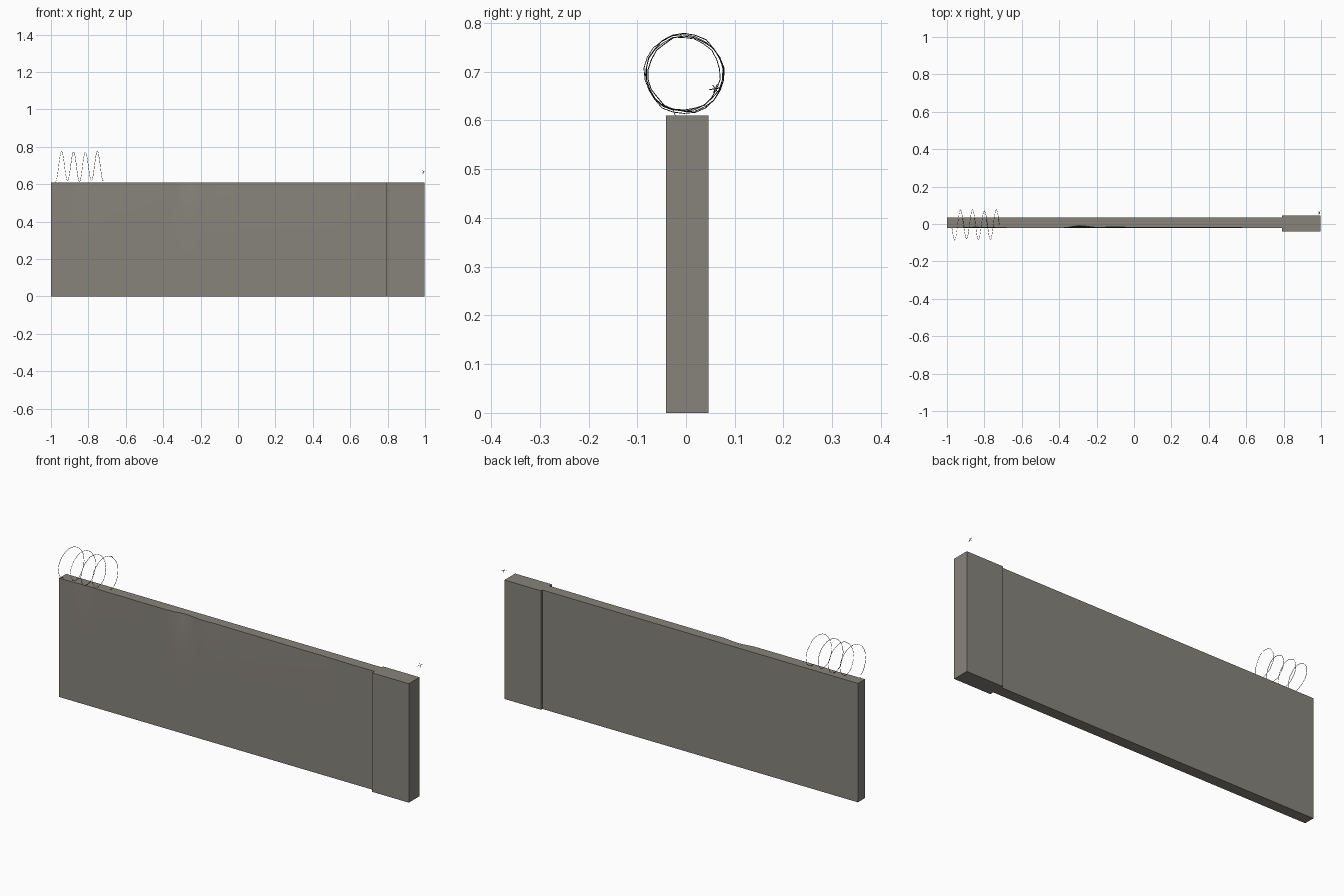
import bpy, bmesh, math, random
from mathutils import Vector

if "Cube" in bpy.data.objects:
    bpy.data.objects.remove(bpy.data.objects["Cube"])
random.seed(4)


def material(name, rgb):
    m = bpy.data.materials.new(name)
    m.diffuse_color = (*rgb, 1)
    m.use_nodes = True
    m.node_tree.nodes["Principled BSDF"].inputs["Base Color"].default_value = m.diffuse_color
    return m


concrete = material("concrete grey", (0.245, 0.23, 0.2))
steel = material("dark wire", (0.05, 0.05, 0.05))

TOP = 0.61


def add_mesh(name, bm, mat):
    me = bpy.data.meshes.new(name)
    bm.to_mesh(me)
    bm.free()
    ob = bpy.data.objects.new(name, me)
    bpy.context.collection.objects.link(ob)
    me.materials.append(mat)
    return ob


def box(name, lo, hi, mat, cuts_x=(), cuts_z=()):
    """Box with extra edge loops at the given x and z positions."""
    bm = bmesh.new()
    bmesh.ops.create_cube(bm, size=1)
    for v in bm.verts:
        v.co = Vector([lo[i] + (v.co[i] + 0.5) * (hi[i] - lo[i]) for i in range(3)])
    for axis, cuts in (((1, 0, 0), cuts_x), ((0, 0, 1), cuts_z)):
        for c in cuts:
            bmesh.ops.bisect_plane(bm, geom=bm.verts[:] + bm.edges[:] + bm.faces[:],
                                   plane_co=Vector(axis) * c, plane_no=axis)
    return add_mesh(name, bm, mat)


# Wall panel with a worn, dented front upper edge
WEAR = [(-1, 0), (-0.93, 0), (-0.85, 0.004), (-0.75, 0.001), (-0.38, 0.0005),
        (-0.29, 0.012), (-0.19, 0.002), (-0.12, 0.005), (0, 0.003),
        (0.53, 0.002), (0.62, 0), (0.8, 0)]


def wear(x):
    for (x0, d0), (x1, d1) in zip(WEAR, WEAR[1:]):
        if x <= x1:
            t = max(0, (x - x0) / (x1 - x0))
            t = t * t * (3 - 2 * t)
            return d0 + (d1 - d0) * t
    return 0


wall = box("wall_panel", (-1, -0.021, 0), (0.79, 0.035, TOP), concrete,
           [-0.98 + 0.03 * i for i in range(59)],
           [0.17, 0.34, 0.42, 0.48, 0.53, 0.57])
for v in wall.data.vertices:
    if v.co.y < 0 and v.co.z > 0.34:
        v.co.y += wear(v.co.x) * ((v.co.z - 0.34) / (TOP - 0.34)) ** 2

# End post, thicker than the panel
post = box("end_post", (0.79, -0.041, 0), (0.998, 0.046, TOP), concrete, (), (0.17, 0.34))

for ob in (wall, post):
    bpy.ops.object.select_all(action='DESELECT')
    ob.select_set(True)
    bpy.context.view_layer.objects.active = ob
    bpy.ops.object.shade_smooth_by_angle(angle=math.radians(30))


def wire(name, points, radius):
    cu = bpy.data.curves.new(name, 'CURVE')
    cu.dimensions = '3D'
    cu.bevel_depth = radius
    cu.bevel_resolution = 0
    cu.use_fill_caps = True
    sp = cu.splines.new('POLY')
    sp.points.add(len(points) - 1)
    for p, co in zip(sp.points, points):
        p.co = (*co, 1)
    cu.materials.append(steel)
    ob = bpy.data.objects.new(name, cu)
    bpy.context.collection.objects.link(ob)


# Loose coil of wire on the left end of the wall top
coil = []
STEPS = 22
for i in range(4 * STEPS + 1):
    a = 2 * math.pi * i / STEPS
    r = 0.078 + 0.004 * math.sin(a * 0.63) + random.uniform(-0.002, 0.002)
    coil.append((-0.975 + 0.255 * i / (4 * STEPS),
                 -0.004 - r * math.sin(a), 0.695 - r * math.cos(a)))
coil[0] = (-0.975, -0.022, TOP)
wire("wire_coil", coil, 0.001)

# Tiny stray barb above the post
c = Vector((0.991, 0.06, 0.665))
for i, d in enumerate([(0.005, 0.012, 0.002), (-0.004, 0.004, 0.009), (0.003, -0.005, 0.007)]):
    wire(f"barb_spike_{i + 1}", [c - Vector(d), c + Vector(d)], 0.001)
